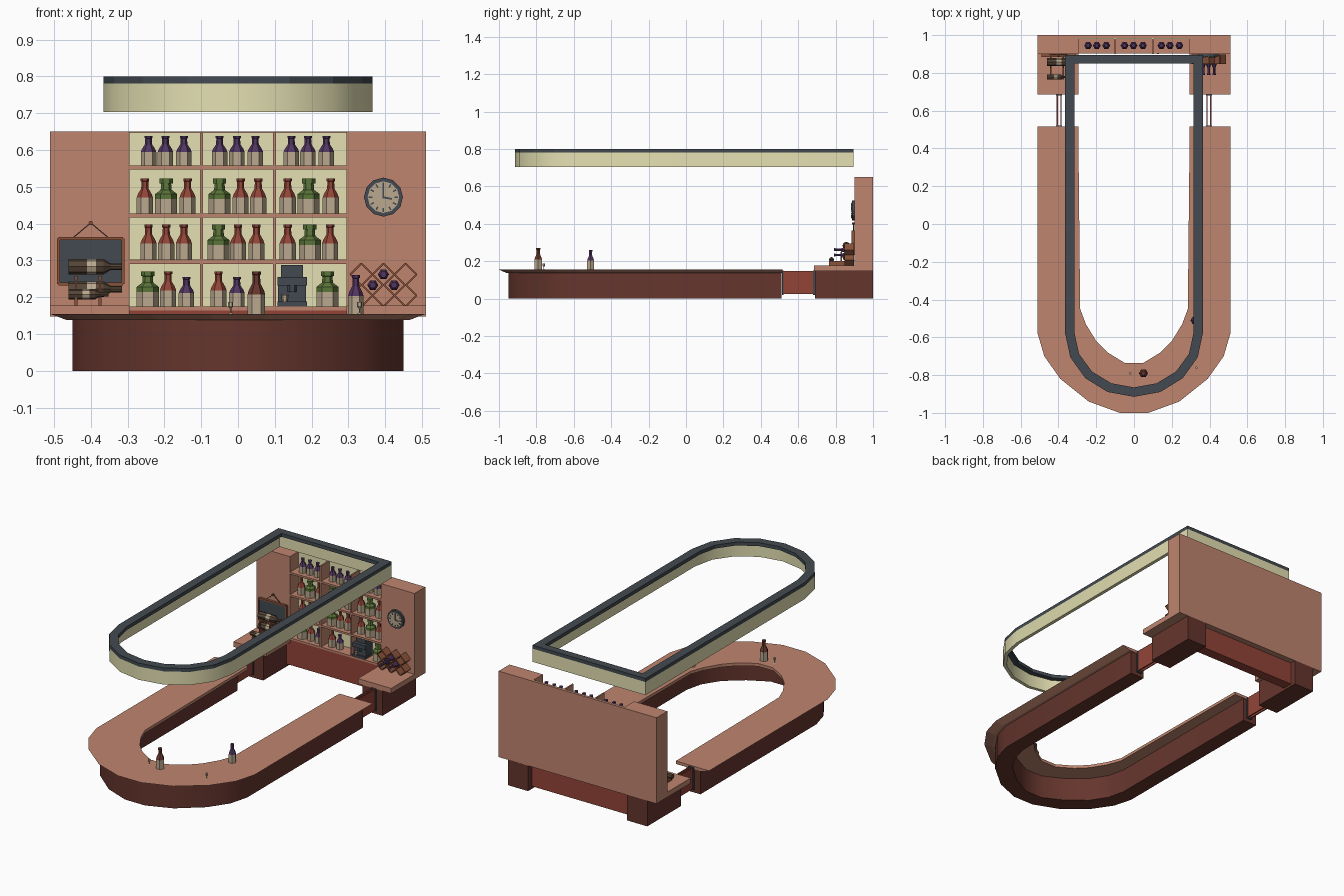
import bpy, bmesh, math
from mathutils import Matrix, Vector

if "Cube" in bpy.data.objects:
    bpy.data.objects.remove(bpy.data.objects["Cube"])

def mat(name, r, g, b):
    m = bpy.data.materials.new(name)
    m.diffuse_color = tuple(((c / 255 + 0.055) / 1.055) ** 2.4 for c in (r, g, b)) + (1,)
    m.use_nodes = True
    m.node_tree.nodes["Principled BSDF"].inputs["Base Color"].default_value = m.diffuse_color
    return m

TAN = mat("tan_wood", 191, 133, 111)
DARK = mat("dark_red_wood", 101, 53, 45)
RED = mat("red", 146, 68, 55)
PALE = mat("pale_yellow", 228, 224, 178)
GREY = mat("slate_grey", 66, 74, 80)
BEIGE = mat("beige", 186, 168, 142)
GREEN = mat("green", 92, 118, 58)
PURPLE = mat("purple", 82, 53, 96)
BROWN = mat("dark_brown", 84, 68, 54)
FRAME = mat("mid_brown", 138, 82, 58)

def finish(name, bm, mats):
    bmesh.ops.recalc_face_normals(bm, faces=bm.faces)
    me = bpy.data.meshes.new(name)
    bm.to_mesh(me)
    bm.free()
    for m in mats:
        me.materials.append(m)
    ob = bpy.data.objects.new(name, me)
    bpy.context.collection.objects.link(ob)
    return ob

def smooth(ob):
    bpy.ops.object.select_all(action='DESELECT')
    ob.select_set(True)
    bpy.context.view_layer.objects.active = ob
    bpy.ops.object.shade_smooth_by_angle(angle=math.radians(40))

def box(name, m, x0, x1, y0, y1, z0, z1, roll=0):
    bm = bmesh.new()
    bmesh.ops.create_cube(bm, size=1, matrix=Matrix.Diagonal((x1 - x0, y1 - y0, z1 - z0, 1)))
    ob = finish(name, bm, [m])
    ob.location = ((x0 + x1) / 2, (y0 + y1) / 2, (z0 + z1) / 2)
    ob.rotation_euler[1] = roll
    return ob

def bar(name, m, a, b, y, w, d):
    """Thin bar on the wall plane from a to b, both (x, z)."""
    v = Vector(b) - Vector(a)
    cx, cz = (a[0] + b[0]) / 2, (a[1] + b[1]) / 2
    return box(name, m, cx - v.length / 2, cx + v.length / 2, y - d / 2, y + d / 2,
               cz - w / 2, cz + w / 2, -math.atan2(v.y, v.x))

def both(name, m, x0, x1, *rest):
    box(name + "_right", m, x0, x1, *rest)
    box(name + "_left", m, -x1, -x0, *rest)

def mirror(half):
    return half + [(-x, y) for x, y in reversed(half) if x > 1e-6]

def band(name, m, outer, inner, z0, z1, closed=False, outer_low=None):
    """Band of wall or slab between two matching outlines."""
    bm = bmesh.new()
    rings = [[bm.verts.new((x, y, z)) for x, y in pts] for pts, z in
             ((outer_low or outer, z0), (outer, z1), (inner, z1), (inner, z0))]
    n = len(outer)
    for i in range(n if closed else n - 1):
        j = (i + 1) % n
        for k in range(4):
            a, b = rings[k], rings[(k + 1) % 4]
            bm.faces.new((a[i], a[j], b[j], b[i]))
    if not closed:
        for i in (0, -1):
            bm.faces.new([r[i] for r in rings])
    return finish(name, bm, [m])

def lathe(name, profile, mats, loc, rot=(0, 0, 0), n=6):
    """profile: (radius, height, material slot of the segment above)."""
    bm = bmesh.new()
    rings = [[bm.verts.new((r * math.cos(i * math.tau / n), r * math.sin(i * math.tau / n), z))
              for i in range(n)] for r, z, s in profile]
    for k in range(len(rings) - 1):
        for i in range(n):
            j = (i + 1) % n
            f = bm.faces.new((rings[k][i], rings[k][j], rings[k + 1][j], rings[k + 1][i]))
            f.material_index = profile[k][2]
    bm.faces.new(rings[0]).material_index = profile[0][2]
    bm.faces.new(rings[-1]).material_index = profile[-1][2]
    ob = finish(name, bm, mats)
    ob.location, ob.rotation_euler = loc, rot
    return ob

def bottle(name, m, loc, h=.095, r=.022, rot=(0, 0, 0)):
    p = [(r, 0, 1), (r, .46 * h, 0), (.85 * r, .56 * h, 0), (.45 * r, .72 * h, 0),
         (.42 * r, .92 * h, 0), (.52 * r, .93 * h, 0), (.52 * r, h, 0)]
    return lathe(name, p, [m, BEIGE], loc, rot)

def flask(name, loc, h=.095, r=.03):
    p = [(r, 0, 1), (r, .42 * h, 0), (r, .56 * h, 0), (.5 * r, .68 * h, 0),
         (.45 * r, .86 * h, 0), (.6 * r, .87 * h, 0), (.6 * r, h, 0)]
    return lathe(name, p, [GREEN, BEIGE], loc)

# U-shaped counter: top slab with slanted lip, thick base wall
out = [(.51, .515), (.51, -.58), (.475, -.70), (.39, -.82), (.24, -.94), (.075, -1)]
inn = [(.295, .515), (.285, -.45), (.255, -.53), (.20, -.62), (.14, -.68), (.05, -.735)]
low = [(.465, .515), (.465, -.57), (.435, -.68), (.357, -.79), (.219, -.905), (.068, -.962)]
wall = [(.45, .51), (.45, -.56), (.42, -.67), (.345, -.78), (.21, -.893), (.065, -.95)]
wall_in = [(.36, .51), (.36, -.52), (.336, -.62), (.275, -.715), (.17, -.80), (.055, -.86)]
band("counter_top", TAN, mirror(out), mirror(inn), .138, .155, outer_low=mirror(low))
smooth(band("counter_wall", DARK, mirror(wall), mirror(wall_in), 0, .139))

# Gates between the counter and the back bar
both("gate_outer_panel", RED, .402, .409, .512, .69, .025, .148)
both("gate_inner_panel", RED, .383, .389, .512, .69, .025, .148)
both("gate_hinge_strip", GREY, .38, .412, .512, .522, .02, .15)
both("gate_latch_strip", GREY, .38, .412, .68, .69, .02, .15)

# Back bar
both("back_leg", DARK, .32, .45, .69, 1, 0, .15)
both("back_counter", TAN, .295, .51, .685, .91, .148, .178)
both("back_wall_side", TAN, .295, .51, .9, 1, .148, .65)
box("back_wall_middle", TAN, -.295, .295, .986, 1, .148, .65)
box("back_wall_floor", TAN, -.295, .295, .95, .99, .148, .166)
box("back_kick_panel", RED, -.321, .321, .905, .965, .015, .165)
box("niche_backing", PALE, -.295, .295, .98, .987, .165, .648)
for i, z in enumerate((.170, .297, .422, .553)):
    box(f"shelf_{i}", TAN, -.295, .295, .902, .981, z - .006, z + .005)
for s in (-1, 1):
    box("shelf_divider", TAN, s * .099 - .004, s * .099 + .004, .901, .981, .165, .648)

# Canopy ring
def ring(r, ry, back):
    return mirror([(r, back)] + [(r * math.cos(a), -.577 - ry * math.sin(a))
                                 for a in (math.radians(22.5 * k) for k in range(5))])
R0 = ring(.365, .338, .895)
band("canopy_rim", GREY, R0, ring(.315, .288, .85), .78, .80, True)
smooth(band("canopy_band", PALE, R0, ring(.345, .318, .877), .703, .78, True))

# Bottles on the shelves: R red, P purple, G green
ROWS = [(.558, [("P", x) for x in (-.243, -.197, -.147, -.05, -.003, .047, .145, .19, .24)]),
        (.427, [("R", -.253), ("G", -.195), ("R", -.137), ("G", -.05), ("R", .007),
                ("R", .055), ("R", .135), ("G", .192), ("R", .252)]),
        (.302, [("R", -.243), ("R", -.195), ("R", -.147), ("G", -.053), ("R", 0),
                ("R", .05), ("R", .135), ("G", .195), ("R", .25)]),
        (.175, [("G", -.245), ("R", -.19), ("P", -.14), ("R", -.053), ("P", -.003), ("G", .243)])]
for z, row in ROWS:
    for kind, x in row:
        if kind == "G":
            flask("green_bottle", (x, .945, z))
        elif kind == "R":
            bottle("red_bottle", RED, (x, .945, z))
        else:
            bottle("purple_bottle", PURPLE, (x, .945, z), .08, .021)

# Coffee machine in the niche
box("coffee_body", GREY, .109, .185, .915, .975, .175, .255)
box("coffee_head", GREY, .107, .187, .905, .975, .232, .255)
box("coffee_base", GREY, .107, .187, .905, .975, .175, .188)
box("coffee_lid", GREY, .117, .177, .925, .97, .255, .287)
lathe("coffee_spout", [(.012, 0, 0), (.012, .02, 0)], [GREY], (.147, .913, .214))
lathe("coffee_cup", [(.007, 0, 0), (.01, .018, 0)], [BEIGE], (.127, .908, .188))

# Bottles and glasses on the front counter
bottle("counter_bottle", DARK, (.05, -.79, .155), .115, .024)
bottle("counter_bottle_side", PURPLE, (.32, -.51, .155), .105, .021)
for x, y in ((-.02, -.79), (.33, -.76)):
    lathe("glass", [(.007, 0, 0), (.002, .003, 0), (.002, .014, 0), (.007, .02, 0), (.007, .032, 0)],
          [BEIGE], (x, y, .155))

# Clock
turn = (math.pi / 2, 0, 0)
lathe("clock_rim", [(.053, 0, 0), (.053, .014, 0)], [GREY], (.395, .902, .472), turn, 12)
lathe("clock_face", [(.043, 0, 0), (.043, .004, 0)], [BEIGE], (.395, .889, .472), turn, 12)
for k in range(12):
    c, s = math.cos(k * math.tau / 12), math.sin(k * math.tau / 12)
    bar("clock_tick", GREY, (.395 + .030 * c, .472 + .030 * s), (.395 + .04 * c, .472 + .04 * s),
        .884, .004, .003)
bar("clock_minute_hand", GREY, (.395, .468), (.395, .503), .883, .004, .003)
bar("clock_hour_hand", GREY, (.393, .472), (.418, .467), .883, .005, .003)

# Chalkboard with frame and string
X0, X1, Z0, Z1 = -.487, -.312, .236, .360
box("chalkboard", GREY, X0, X1, .89, .901, Z0, Z1)
for a, b in (((X0, Z0), (X1, Z0)), ((X0, Z1), (X1, Z1)), ((X0, Z0), (X0, Z1)), ((X1, Z0), (X1, Z1))):
    bar("chalkboard_frame", FRAME, a, b, .893, .008, .016)
for x in (-.45, -.35):
    bar("chalkboard_string", BROWN, (x, .36), (-.4, .402), .896, .003, .004)
lathe("chalkboard_peg", [(.006, 0, 0), (.006, .014, 0)], [FRAME], (-.4, .901, .402), turn)

# Lying bottles on a small rack
for y, z, r in ((.857, .283, .021), (.857, .222, .021), (.778, .208, .014)):
    k = 1 if r > .02 else .75
    lathe("lying_bottle", [(r, 0, 0), (r, .05 * k, 1), (r, .075 * k, 0), (r, .095 * k, 0),
                           (.4 * r, .115 * k, 0), (.4 * r, .145 * k, 0)],
          [BROWN, BEIGE], (-.46, y, z), (0, math.pi / 2, 0), 8)
for x in (-.44, -.375):
    box("bottle_rack_foot", FRAME, x - .004, x + .004, .765, .895, .178, .2)
    box("bottle_rack_rail", FRAME, x - .004, x + .004, .83, .88, .248, .258)
    for y in (.83, .884):
        box("bottle_rack_post", FRAME, x - .003, x + .003, y - .003, y + .003, .2, .25)

# Diamond wine rack with bottles
P = .03
for cx in (.335, .395, .455):
    for cz in (.262, .205):
        for s in (-1, 1):
            bar("rack_slat", FRAME, (cx - P, cz), (cx, cz + s * P), .872, .005, .05)
            bar("rack_slat", FRAME, (cx, cz + s * P), (cx + P, cz), .872, .005, .05)
for x, z in ((.395, .262), (.366, .233), (.424, .233)):
    lathe("rack_bottle", [(.015, 0, 0), (.015, .05, 0), (.007, .07, 0), (.007, .1, 0),
                          (.009, .1, 0), (.009, .108, 0)], [PURPLE], (x, .898, z), turn)
